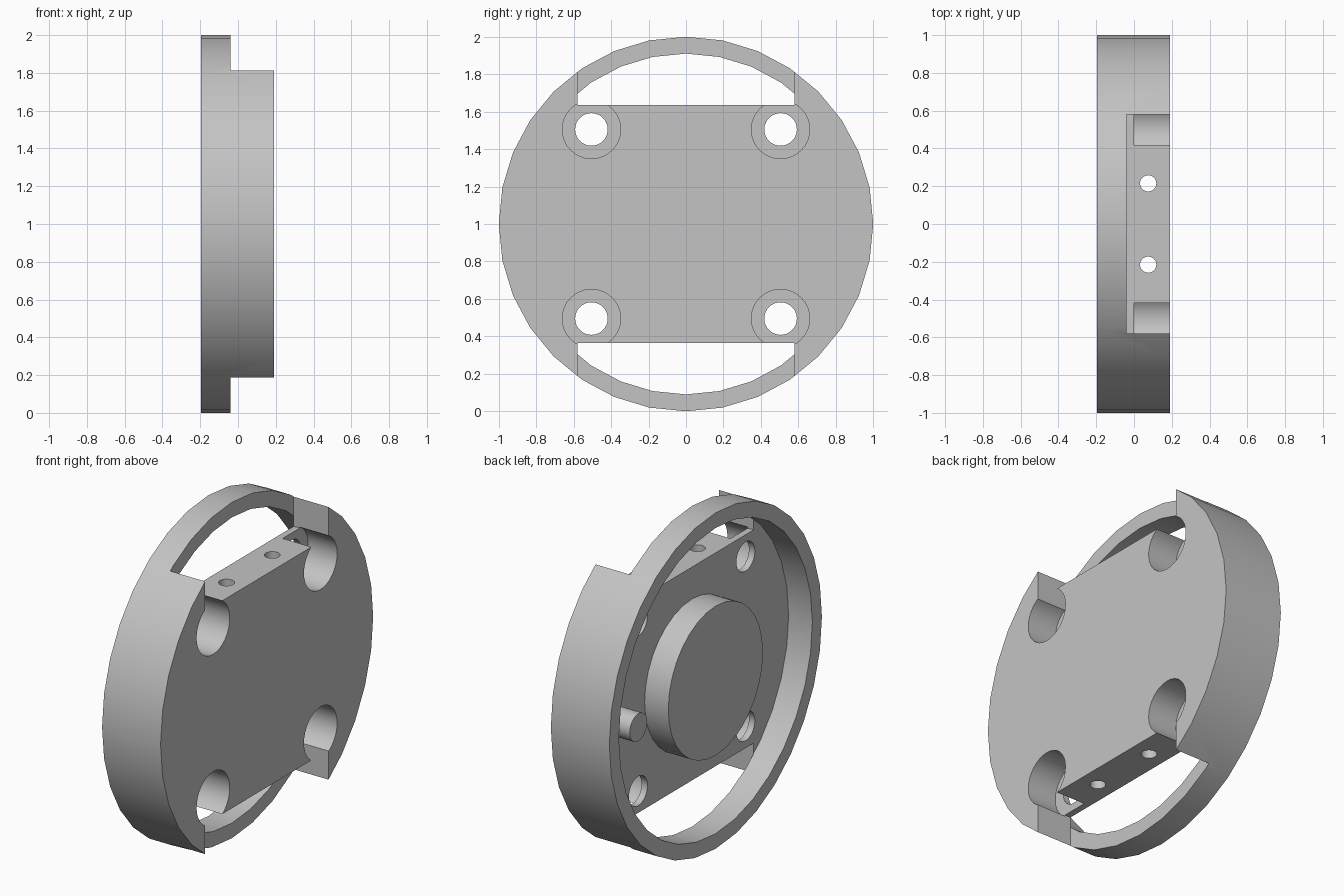
import bpy
import bmesh
from math import radians
from mathutils import Matrix, Vector

cube = bpy.data.objects.get("Cube")
if cube:
    bpy.data.objects.remove(cube, do_unlink=True)

GREY = (0.55, 0.55, 0.55, 1.0)
metal = bpy.data.materials.new("plain grey")
metal.use_nodes = True
metal.diffuse_color = GREY
metal.node_tree.nodes["Principled BSDF"].inputs["Base Color"].default_value = GREY

BACK, WEB, FRONT = -0.195, -0.04, 0.19   # levels along x
MID = 1.0                                # height of the disc centre


def finish(name, bm):
    mesh = bpy.data.meshes.new(name)
    bm.to_mesh(mesh)
    bm.free()
    mesh.materials.append(metal)
    obj = bpy.data.objects.new(name, mesh)
    bpy.context.collection.objects.link(obj)
    return obj


def rod(name, radius, start, end, y=0.0, z=MID):
    """Cylinder along x."""
    bm = bmesh.new()
    place = Matrix.Translation(((start + end) / 2, y, z)) @ Matrix.Rotation(radians(90), 4, "Y")
    bmesh.ops.create_cone(bm, cap_ends=True, segments=32, radius1=radius,
                          radius2=radius, depth=end - start, matrix=place)
    return finish(name, bm)


def upright_rod(name, radius, x, y):
    """Vertical cylinder through the whole height."""
    bm = bmesh.new()
    bmesh.ops.create_cone(bm, cap_ends=True, segments=32, radius1=radius, radius2=radius,
                          depth=3, matrix=Matrix.Translation((x, y, MID)))
    return finish(name, bm)


def box(name, low, high):
    low, high = Vector(low), Vector(high)
    bm = bmesh.new()
    place = Matrix.Translation((low + high) / 2) @ Matrix.Diagonal((high - low).to_4d())
    place[3][3] = 1.0
    bmesh.ops.create_cube(bm, size=1, matrix=place)
    return finish(name, bm)


def activate(obj):
    bpy.ops.object.select_all(action="DESELECT")
    obj.select_set(True)
    bpy.context.view_layer.objects.active = obj


def cut(target, cutter):
    cutter.hide_render = True
    activate(target)
    mod = target.modifiers.new("cut", "BOOLEAN")
    mod.operation = "DIFFERENCE"
    mod.solver = "EXACT"
    mod.object = cutter
    bpy.ops.object.modifier_apply(modifier=mod.name)
    bpy.data.objects.remove(cutter, do_unlink=True)


# Round housing with a hollow back
housing = rod("housing", 1.0, BACK, FRONT)
cut(housing, rod("cavity_cutter", 0.91, BACK - 0.2, WEB + 0.001))

# Notches at top and bottom, leaving only the rear rim there
cut(housing, box("top_notch", (WEB, -0.58, MID + 0.635), (0.5, 0.58, 2.5)))
cut(housing, box("bottom_notch", (WEB, -0.58, -0.5), (0.5, 0.58, MID - 0.635)))

# Counterbored bolt holes in the four corners
for y in (-0.505, 0.505):
    for dz in (-0.505, 0.505):
        cut(housing, rod("counterbore", 0.156, 0.0, 0.5, y, MID + dz))
        cut(housing, rod("bolt_hole", 0.087, -0.5, 0.5, y, MID + dz))

# Two narrow holes running vertically through the plate
for y in (-0.215, 0.215):
    cut(housing, upright_rod("cross_hole", 0.043, 0.075, y))

# Central boss and locating peg inside the hollow back
boss = rod("center_boss", 0.445, BACK, WEB + 0.02)
peg = rod("locating_peg", 0.082, BACK, WEB + 0.02, 0.726)

for part in (housing, boss, peg):
    activate(part)
    bpy.ops.object.shade_smooth_by_angle(angle=radians(30))
